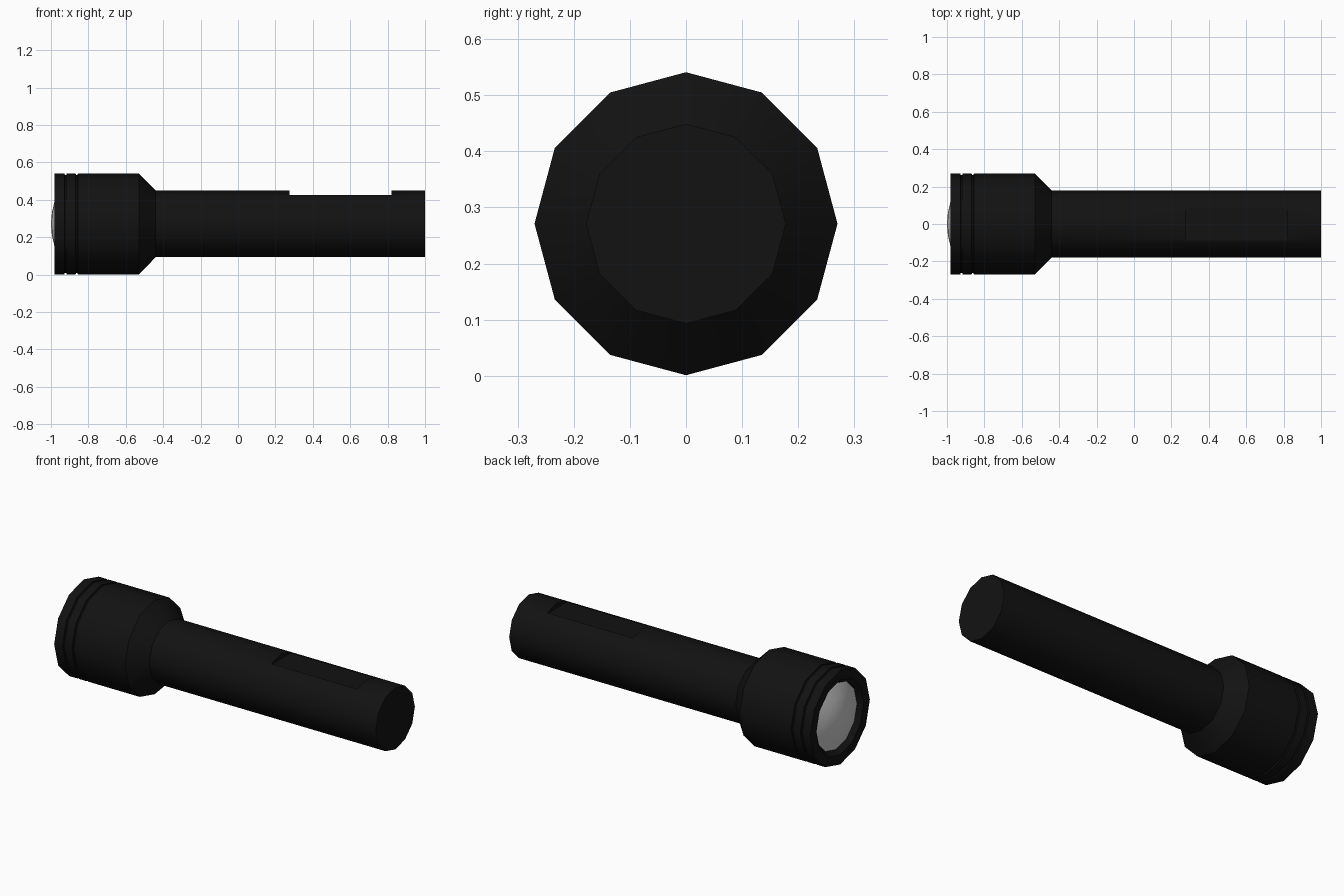
import bpy, bmesh, math

if "Cube" in bpy.data.objects:
    bpy.data.objects.remove(bpy.data.objects["Cube"])

SIDES = 12
AXIS_Z = 0.271

black = bpy.data.materials.new("black_metal")
black.diffuse_color = (0.006, 0.006, 0.006, 1)
black.use_nodes = True
black.node_tree.nodes["Principled BSDF"].inputs["Base Color"].default_value = black.diffuse_color


def revolve(name, profile, material=None):
    """Spin (x, radius) points around the long axis into a 12-sided shell."""
    bm = bmesh.new()
    rings = []
    for x, r in profile:
        if r == 0:
            rings.append([bm.verts.new((x, 0, AXIS_Z))] * SIDES)
        else:
            rings.append([bm.verts.new((x, r * math.sin(a), AXIS_Z + r * math.cos(a)))
                          for a in (2 * math.pi * i / SIDES for i in range(SIDES))])
    for a, b in zip(rings, rings[1:]):
        for i in range(SIDES):
            j = (i + 1) % SIDES
            bm.faces.new(dict.fromkeys((a[i], a[j], b[j], b[i])))
    bmesh.ops.recalc_face_normals(bm, faces=bm.faces)
    mesh = bpy.data.meshes.new(name)
    bm.to_mesh(mesh)
    bm.free()
    obj = bpy.data.objects.new(name, mesh)
    bpy.context.collection.objects.link(obj)
    if material:
        mesh.materials.append(material)
    return obj


def smooth(obj):
    bpy.ops.object.select_all(action='DESELECT')
    obj.select_set(True)
    bpy.context.view_layer.objects.active = obj
    bpy.ops.object.shade_smooth_by_angle(angle=math.radians(40))


# Head: bezel recess, rim, two thin grooves, taper down to the barrel
R, G = 0.27, 0.262
head_profile = [(-0.952, 0), (-0.952, 0.19), (-0.98, 0.215), (-0.98, R)]
for x in (-0.922, -0.862):
    head_profile += [(x - 0.006, R), (x - 0.004, G), (x + 0.004, G), (x + 0.006, R)]
head_profile += [(-0.53, R), (-0.44, 0.178), (-0.44, 0)]
head = revolve("head", head_profile, black)

# Domed lens
lens = revolve("lens", [(-1.0, 0), (-0.995, 0.06), (-0.98, 0.125), (-0.953, 0.192)])

# Barrel with a shallow flat switch recess on top
barrel = revolve("barrel", [(-0.45, 0), (-0.45, 0.178), (1.0, 0.178), (1.0, 0)], black)
bpy.ops.mesh.primitive_cube_add(size=1, location=(0.5475, 0, 0.52))
cutter = bpy.context.object
cutter.name = "switch_recess_cutter"
cutter.scale = (0.545, 0.176, 0.2)
cutter.hide_render = True
cutter.data.materials.append(black)
cut = barrel.modifiers.new("switch_recess", 'BOOLEAN')
cut.operation = 'DIFFERENCE'
cut.solver = 'EXACT'
cut.object = cutter
bpy.context.view_layer.objects.active = barrel
bpy.ops.object.modifier_apply(modifier=cut.name)
bpy.data.objects.remove(cutter)

for part in (head, lens, barrel):
    smooth(part)
